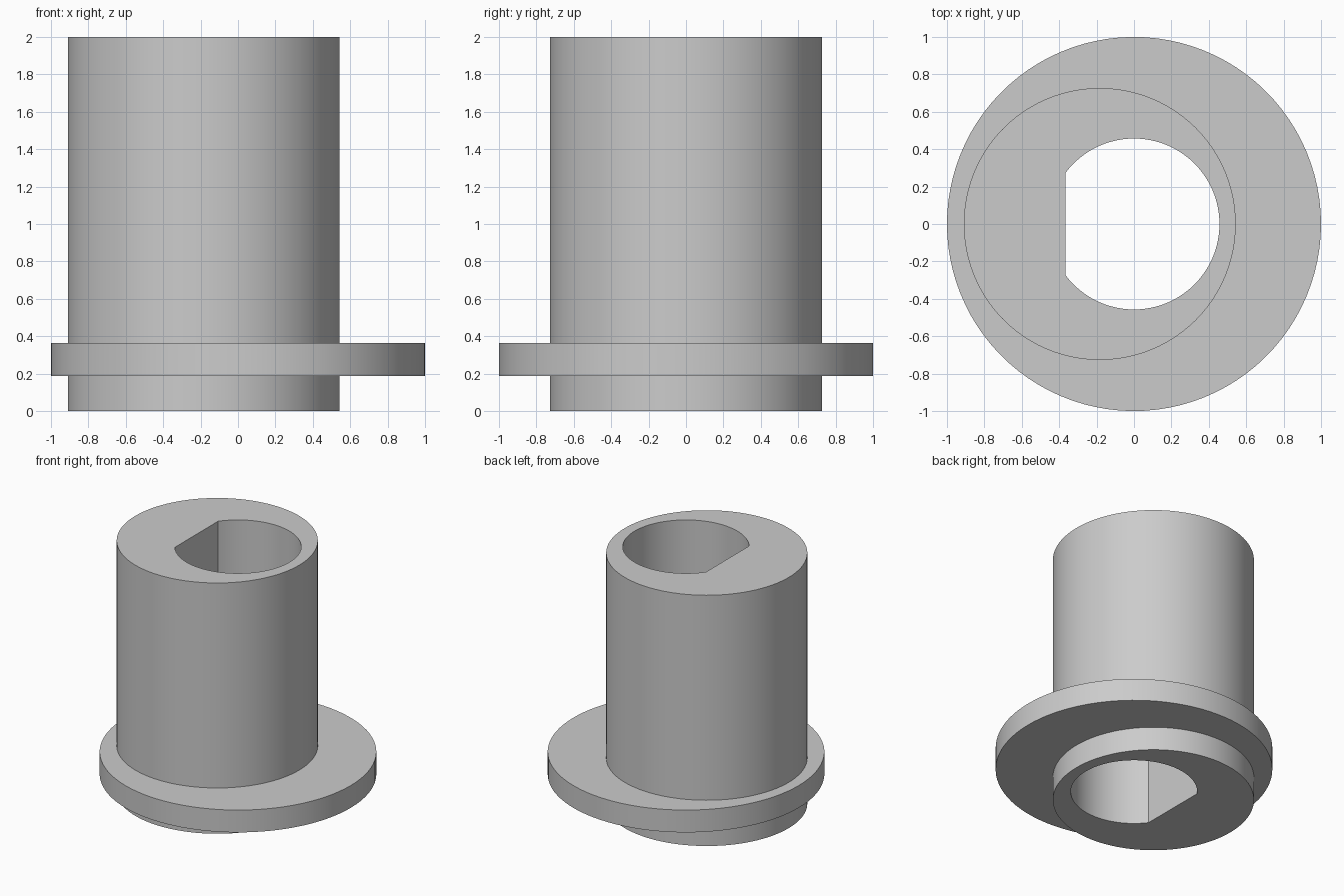
import bpy
import bmesh
from math import acos, cos, sin, pi

cube = bpy.data.objects.get("Cube")
if cube:
    bpy.data.objects.remove(cube, do_unlink=True)

BODY_R, BODY_X = 0.727, -0.183
FLANGE_R, FLANGE_LOW, FLANGE_HIGH = 1.0, 0.187, 0.365
BORE_R, FLAT_X = 0.457, -0.367
HEIGHT = 2.0
ARC_STEPS, FLAT_STEPS = 76, 20

# Shared angles, with points exactly on both corners of the bore's flat
corner = acos(FLAT_X / BORE_R)
angles = [-corner + 2 * corner * i / ARC_STEPS for i in range(ARC_STEPS)]
angles += [corner + 2 * (pi - corner) * i / FLAT_STEPS for i in range(FLAT_STEPS)]


def circle(radius, centre_x=0.0):
    return [(centre_x + radius * cos(a), radius * sin(a)) for a in angles]


def d_shape():
    points = []
    for i, a in enumerate(angles):
        r = BORE_R if i <= ARC_STEPS else FLAT_X / cos(a)
        points.append((r * cos(a), r * sin(a)))
    return points


# Loft a closed loop of sections: body, offset flange, body, D-shaped bore
bore, body, flange = d_shape(), circle(BODY_R, BODY_X), circle(FLANGE_R)
sections = [(bore, 0), (body, 0), (body, FLANGE_LOW), (flange, FLANGE_LOW),
            (flange, FLANGE_HIGH), (body, FLANGE_HIGH), (body, HEIGHT), (bore, HEIGHT)]
bm = bmesh.new()
rings = [[bm.verts.new((x, y, z)) for x, y in outline] for outline, z in sections]
for k, low in enumerate(rings):
    high = rings[(k + 1) % len(rings)]
    for i in range(len(angles)):
        j = (i + 1) % len(angles)
        bm.faces.new((low[i], low[j], high[j], high[i]))
bmesh.ops.recalc_face_normals(bm, faces=bm.faces)

mesh = bpy.data.meshes.new("flanged_bushing")
bm.to_mesh(mesh)
bm.free()
bushing = bpy.data.objects.new("flanged_bushing", mesh)
bpy.context.collection.objects.link(bushing)

# Plain grey finish
grey = bpy.data.materials.new("plain_grey")
grey.use_nodes = True
colour = (0.6, 0.6, 0.6, 1.0)
grey.diffuse_color = colour
grey.node_tree.nodes["Principled BSDF"].inputs["Base Color"].default_value = colour
mesh.materials.append(grey)

bpy.ops.object.select_all(action="DESELECT")
bushing.select_set(True)
bpy.context.view_layer.objects.active = bushing
bpy.ops.object.shade_smooth_by_angle(angle=pi / 6)
